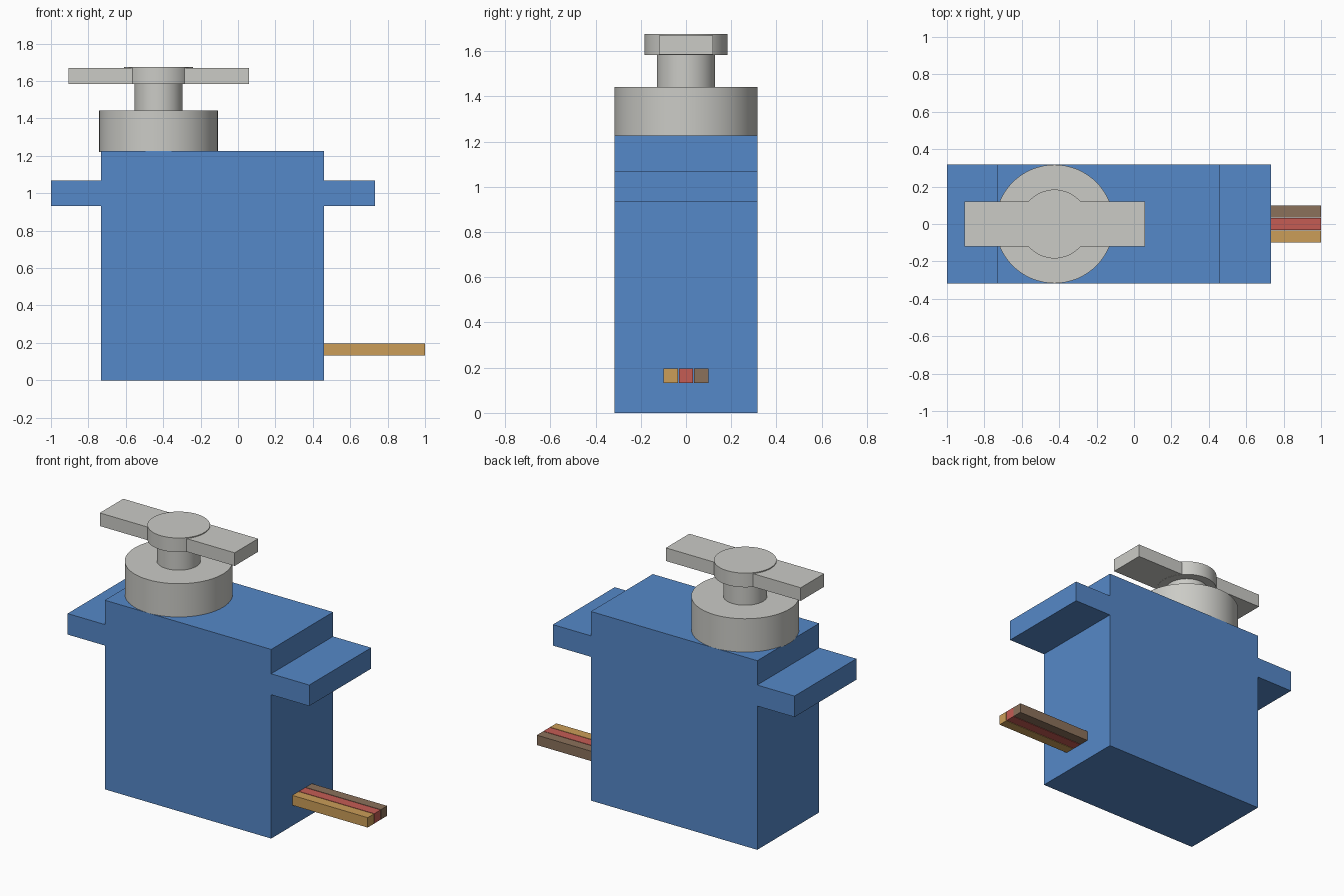
import bpy, bmesh, math

if "Cube" in bpy.data.objects:
    bpy.data.objects.remove(bpy.data.objects["Cube"])


def material(name, rgb):
    # sRGB 0-255 to linear
    lin = [((c / 255 + 0.055) / 1.055) ** 2.4 for c in rgb]
    m = bpy.data.materials.new(name)
    m.diffuse_color = (*lin, 1)
    m.use_nodes = True
    m.node_tree.nodes["Principled BSDF"].inputs["Base Color"].default_value = m.diffuse_color
    return m


BLUE = material("blue plastic", (85, 136, 200))
GREY = material("light grey plastic", (203, 203, 198))
ORANGE = material("orange wire", (203, 157, 88))
RED = material("red wire", (197, 92, 84))
BROWN = material("brown wire", (139, 113, 91))


def add(name, bm, mat):
    bmesh.ops.recalc_face_normals(bm, faces=bm.faces)
    me = bpy.data.meshes.new(name)
    bm.to_mesh(me)
    bm.free()
    me.materials.append(mat)
    ob = bpy.data.objects.new(name, me)
    bpy.context.collection.objects.link(ob)
    return ob


def prism(name, outline, y0, y1, mat):
    # extrude an x-z outline along y
    bm = bmesh.new()
    face = bm.faces.new([bm.verts.new((x, y0, z)) for x, z in outline])
    ext = bmesh.ops.extrude_face_region(bm, geom=[face])["geom"]
    verts = [v for v in ext if isinstance(v, bmesh.types.BMVert)]
    bmesh.ops.translate(bm, verts=verts, vec=(0, y1 - y0, 0))
    return add(name, bm, mat)


def box(name, x0, x1, y0, y1, z0, z1, mat):
    return prism(name, [(x0, z0), (x1, z0), (x1, z1), (x0, z1)], y0, y1, mat)


def cylinder(name, r, z0, z1):
    bpy.ops.mesh.primitive_cylinder_add(vertices=64, radius=r, depth=z1 - z0,
                                        location=(AXIS, 0, (z0 + z1) / 2))
    ob = bpy.context.object
    ob.name = name
    ob.data.materials.append(GREY)
    bpy.ops.object.shade_smooth_by_angle(angle=math.radians(30))


AXIS = -0.425
HALF = 0.317

# Case with mounting ears on both ends
L, R = -0.733, 0.46
prism("case", [(L, 0), (R, 0), (R, 0.932), (0.733, 0.932), (0.733, 1.068),
               (R, 1.068), (R, 1.226), (L, 1.226), (L, 1.068), (-1, 1.068),
               (-1, 0.932), (L, 0.932)], -HALF, HALF, BLUE)

# Gear housing, output shaft and horn
cylinder("gear_housing", HALF, 1.22, 1.442)
cylinder("output_shaft", 0.129, 1.43, 1.60)
cylinder("horn_hub", 0.184, 1.584, 1.676)
box("horn_arm", -0.907, 0.06, -0.12, 0.12, 1.585, 1.67, GREY)

# Three wires side by side
for i, (name, mat) in enumerate([("orange_wire", ORANGE), ("red_wire", RED),
                                 ("brown_wire", BROWN)]):
    y = (i - 1) * 0.068
    box(name, 0.45, 1.0, y - 0.032, y + 0.032, 0.133, 0.197, mat)
